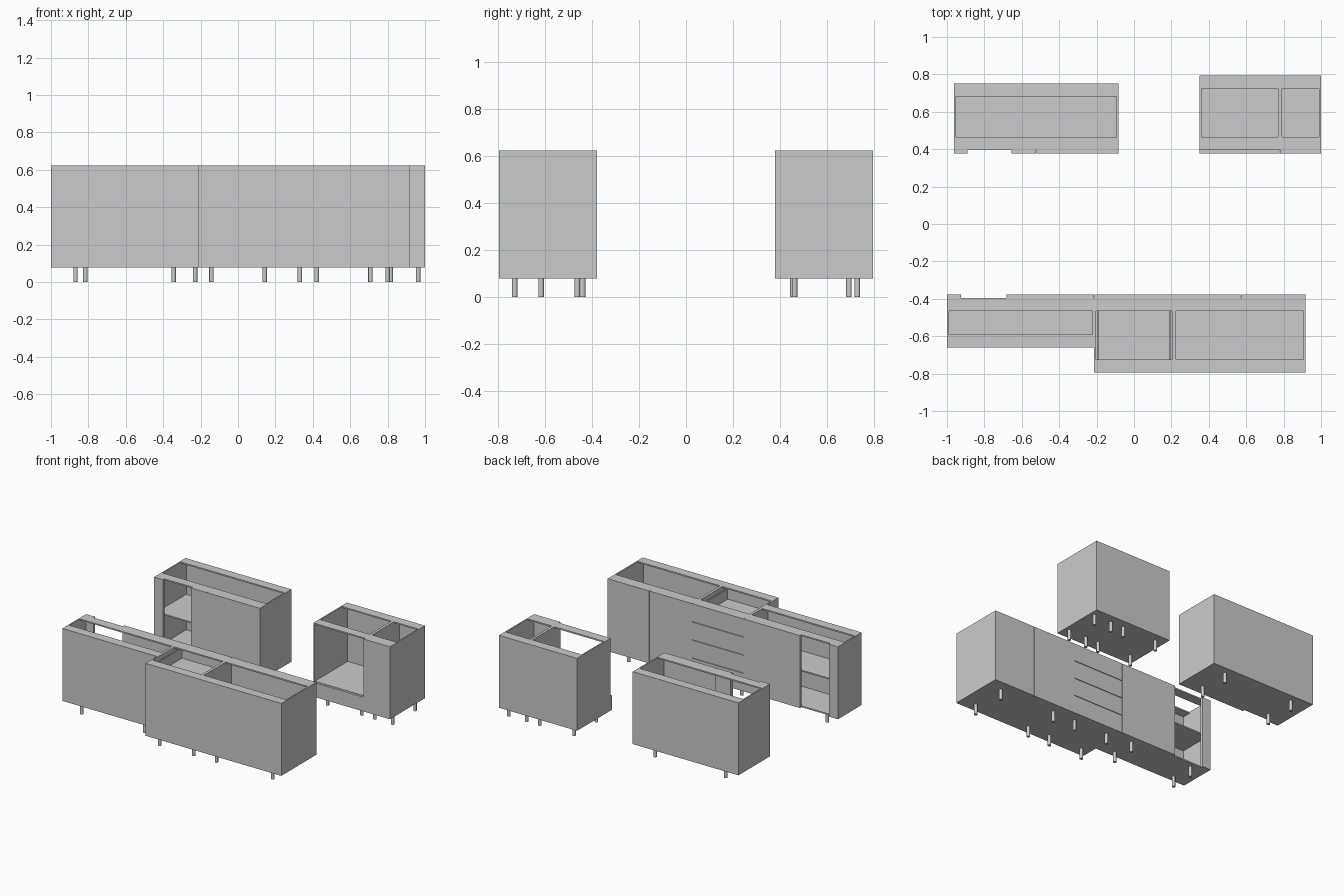
import bpy, bmesh, math
from mathutils import Matrix, Vector

if "Cube" in bpy.data.objects:
    bpy.data.objects.remove(bpy.data.objects["Cube"])

Z0, Z1 = 0.078, 0.623      # carcass bottom and top
FACE, BODY = 0.378, 0.395  # distance of door face / carcass front from centre line
T = 0.01                   # board thickness
RAIL = 0.07                # depth of top rails
LEG_R = 0.012


def add_box(bm, x0, x1, y0, y1, z0, z1):
    size = Vector((abs(x1 - x0), abs(y1 - y0), abs(z1 - z0)))
    mid = Vector(((x0 + x1) / 2, (y0 + y1) / 2, (z0 + z1) / 2))
    m = Matrix.Translation(mid) @ Matrix.Diagonal((*size, 1))
    bmesh.ops.create_cube(bm, size=1, matrix=m)


def finish(name, bm):
    mesh = bpy.data.meshes.new(name)
    bm.to_mesh(mesh)
    bm.free()
    ob = bpy.data.objects.new(name, mesh)
    bpy.context.collection.objects.link(ob)
    return ob


def boxes(name, side, *items):
    """Boxes with y measured outward from the aisle; side is +1 or -1."""
    bm = bmesh.new()
    for x0, x1, y0, y1, z0, z1 in items:
        add_box(bm, x0, x1, side * y0, side * y1, z0, z1)
    return finish(name, bm)


def legs(name, side, x0, x1, back):
    bm = bmesh.new()
    dx, dy = (x1 - x0) / 6, (back - BODY) / 6
    for x in (x0 + dx, x1 - dx):
        for y in (BODY + dy, back - dy):
            m = Matrix.Translation((x, side * y, Z0 / 2))
            bmesh.ops.create_cone(bm, cap_ends=True, segments=24, radius1=LEG_R,
                                  radius2=LEG_R, depth=Z0, matrix=m)
    ob = finish(name, bm)
    bpy.ops.object.select_all(action='DESELECT')
    ob.select_set(True)
    bpy.context.view_layer.objects.active = ob
    bpy.ops.object.shade_smooth_by_angle(angle=math.radians(40))


def cabinet(name, side, x0, x1, back):
    """Open carcass: sides, floor, back, two flat top rails, four legs."""
    a, b = x0 + T, x1 - T
    boxes(name + "_carcass", side,
          (x0, a, BODY, back, Z0, Z1),
          (b, x1, BODY, back, Z0, Z1),
          (a, b, BODY, back, Z0, Z0 + T),
          (a, b, back - T / 2, back, Z0 + T, Z1),
          (a, b, BODY, BODY + RAIL, Z1 - T, Z1),
          (a, b, back - RAIL, back - T / 2, Z1 - T, Z1))
    legs(name + "_legs", side, x0, x1, back)


def front(name, side, x0, x1, z0=Z0, z1=Z1):
    g = 0.001
    boxes(name, side, (x0 + g, x1 - g, FACE, BODY, z0, z1))


def shelf(name, side, x0, x1, back, z):
    boxes(name, side, (x0 + T, x1 - T, BODY + 0.005, back - T / 2, z - T, z))


# carcasses: name, side, left, right, back
for spec in (("left_corner_cabinet", 1, -0.963, -0.083, 0.752),
             ("oven_cabinet", 1, 0.35, 0.78, 0.795),
             ("narrow_cabinet", 1, 0.78, 1.0, 0.795),
             ("shallow_corner_cabinet", -1, -1.0, -0.213, 0.66),
             ("drawer_cabinet", -1, -0.213, 0.214, 0.795),
             ("sink_cabinet", -1, 0.214, 0.917, 0.795)):
    cabinet(*spec)

# left corner cabinet: filler, open bay, fixed panel, door
front("left_corner_filler", 1, -0.964, -0.888)
front("left_corner_fixed_panel", 1, -0.656, -0.523)
boxes("left_corner_backing_strip", 1, (-0.655, -0.523, BODY, BODY + T, Z0 + T, Z1 - T))
front("left_corner_door", 1, -0.523, -0.082)
shelf("left_corner_shelf", 1, -0.963, -0.083, 0.752, 0.355)

# oven bay with low front, and the narrow door beside it
front("oven_lower_front", 1, 0.349, 0.78, Z0, 0.185)
shelf("oven_shelf", 1, 0.35, 0.78, 0.795, 0.185)
front("narrow_door", 1, 0.78, 1.001)

# shallow corner cabinet: filler, open bay, door
front("shallow_corner_filler", -1, -1.001, -0.925)
front("shallow_corner_door", -1, -0.684, -0.213)
shelf("shallow_corner_shelf", -1, -1.0, -0.213, 0.66, 0.355)

# sink cabinet double doors
front("sink_door_left", -1, 0.214, 0.571)
front("sink_door_right", -1, 0.571, 0.918)

# four drawers: front plus open box behind
step = (Z1 - Z0) / 4
for i in range(4):
    z0, z1 = Z0 + i * step, Z0 + (i + 1) * step
    front(f"drawer_front_{i + 1}", -1, -0.213, 0.214,
          z0 + (0.002 if i else 0), z1 - (0.002 if i < 3 else 0))
    a, b, y0, y1 = -0.197, 0.198, BODY, 0.775
    lo, hi = z0 + 0.02, z1 - 0.03
    t = 0.008
    boxes(f"drawer_box_{i + 1}", -1,
          (a, a + t, y0, y1, lo, hi),
          (b - t, b, y0, y1, lo, hi),
          (a + t, b - t, y1 - t, y1, lo, hi),
          (a + t, b - t, y0, y1 - t, lo, lo + t))
